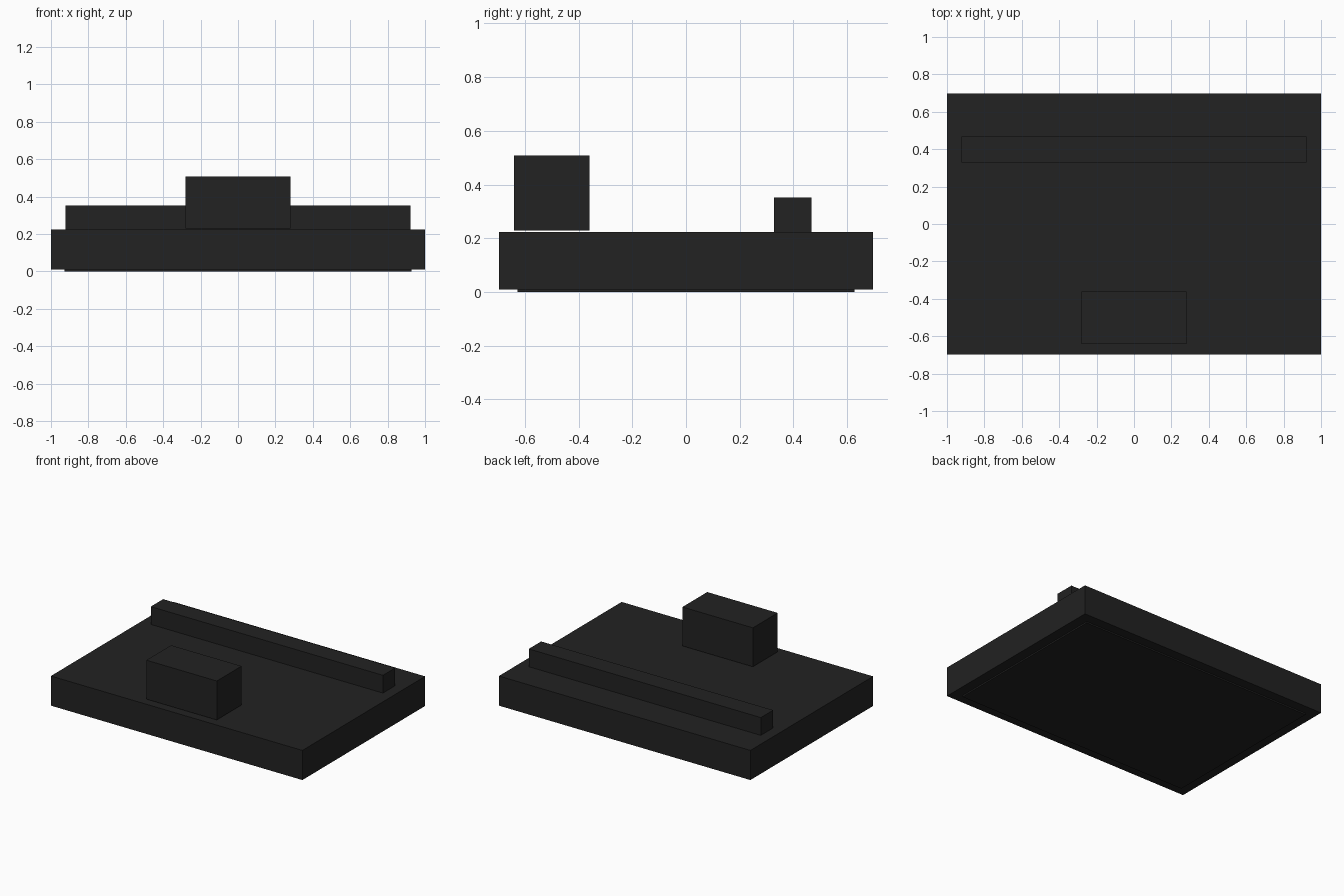
import bpy

if "Cube" in bpy.data.objects:
    bpy.data.objects.remove(bpy.data.objects["Cube"])

# One near-black colour
mat = bpy.data.materials.new("charcoal black")
mat.diffuse_color = (0.016, 0.016, 0.016, 1)
mat.use_nodes = True
mat.node_tree.nodes["Principled BSDF"].inputs["Base Color"].default_value = mat.diffuse_color


def box(name, x, y, z):
    """Axis-aligned box from (min, max) ranges."""
    bpy.ops.mesh.primitive_cube_add(size=1, location=[(a + b) / 2 for a, b in (x, y, z)])
    ob = bpy.context.object
    ob.name = name
    ob.scale = [b - a for a, b in (x, y, z)]
    bpy.ops.object.transform_apply(location=False, rotation=False, scale=True)
    ob.data.materials.append(mat)
    return ob


# Thin inset foot under the slab
box("foot_plate", (-0.927, 0.927), (-0.627, 0.627), (0, 0.01))
# Main slab
box("body_slab", (-1, 1), (-0.697, 0.697), (0.01, 0.223))
# Long rail at the back
box("rear_rail", (-0.923, 0.923), (0.328, 0.468), (0.223, 0.351))
# Block at the front, floating just above the slab
box("front_block", (-0.28, 0.28), (-0.641, -0.36), (0.228, 0.508))
